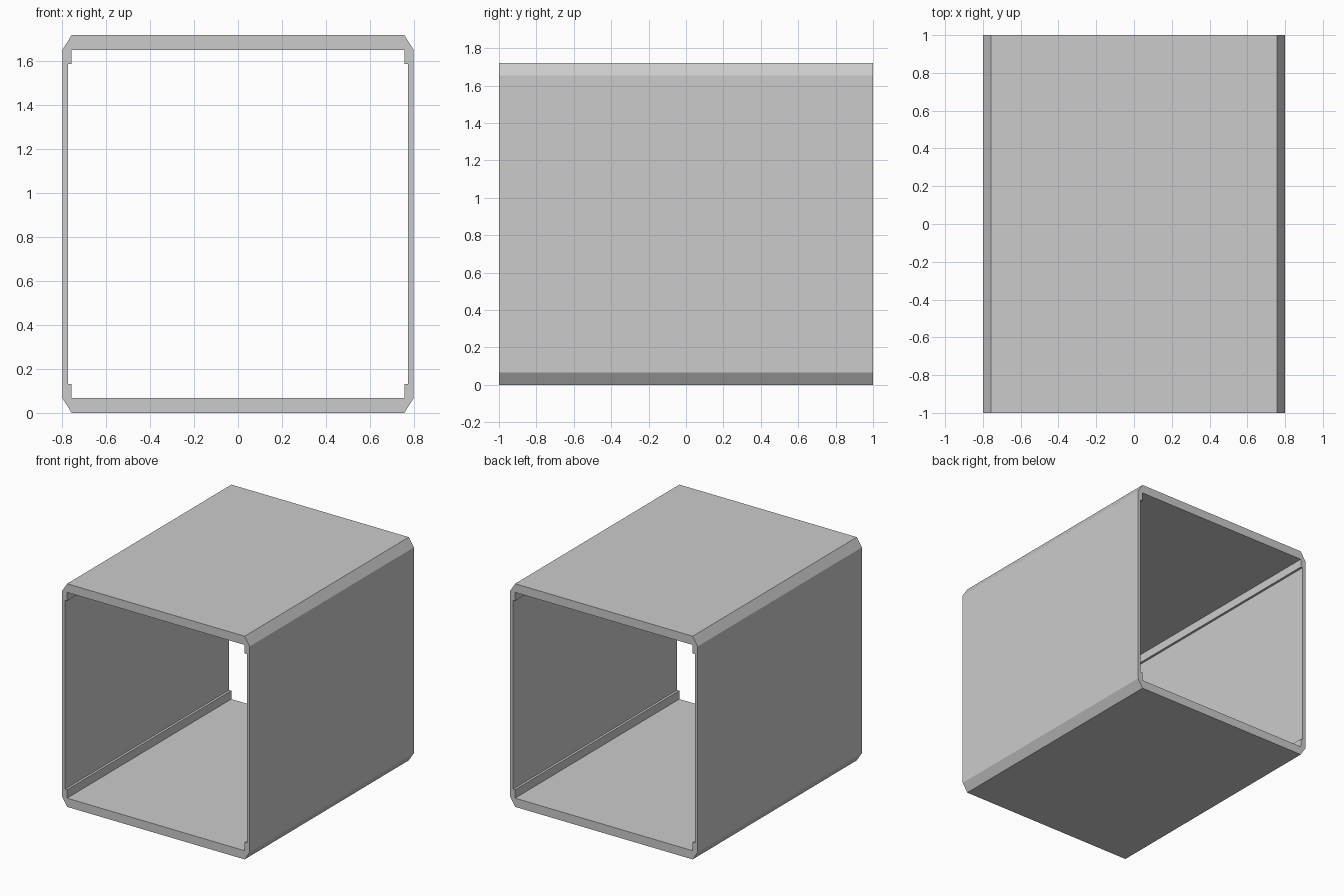
import bpy
import bmesh

if "Cube" in bpy.data.objects:
    bpy.data.objects.remove(bpy.data.objects["Cube"])

DEPTH = 2.0
MID_Z = 0.86  # half of the 1.72 height

# Cross-section of one corner, measured from the centre line and from the floor
OUTER = [(0.757, 0.0), (0.80, 0.067)]                      # chamfer
INNER = [(0.757, 0.067), (0.757, 0.132), (0.775, 0.132)]   # stepped inside lip


def full_loop(points):
    """Mirror the corner points into all four corners, in ring order."""
    loop = []
    for sx, sz in ((1, -1), (1, 1), (-1, 1), (-1, -1)):
        ordered = points if sx * sz < 0 else points[::-1]
        loop += [(sx * x, sz * (MID_Z - z) + MID_Z) for x, z in ordered]
    return loop


bm = bmesh.new()
outer = [bm.verts.new((x, -DEPTH / 2, z)) for x, z in full_loop(OUTER)]
inner = [bm.verts.new((x, -DEPTH / 2, z)) for x, z in full_loop(INNER)]

# Front rim: four corner pieces joined by four straight pieces
for i in range(4):
    o, n = 2 * i, 3 * i
    bm.faces.new((outer[o], outer[o + 1], inner[n + 2], inner[n + 1], inner[n]))
    bm.faces.new((outer[o + 1], outer[(o + 2) % 8],
                  inner[(n + 3) % 12], inner[n + 2]))

# Extrude the rim to the back, keeping both ends of the tube open
result = bmesh.ops.extrude_face_region(bm, geom=bm.faces[:], use_keep_orig=True)
back = [g for g in result["geom"] if isinstance(g, bmesh.types.BMVert)]
bmesh.ops.translate(bm, vec=(0, DEPTH, 0), verts=back)
bmesh.ops.recalc_face_normals(bm, faces=bm.faces[:])

mesh = bpy.data.meshes.new("tunnel_shell")
bm.to_mesh(mesh)
bm.free()
shell = bpy.data.objects.new("tunnel_shell", mesh)
bpy.context.collection.objects.link(shell)
